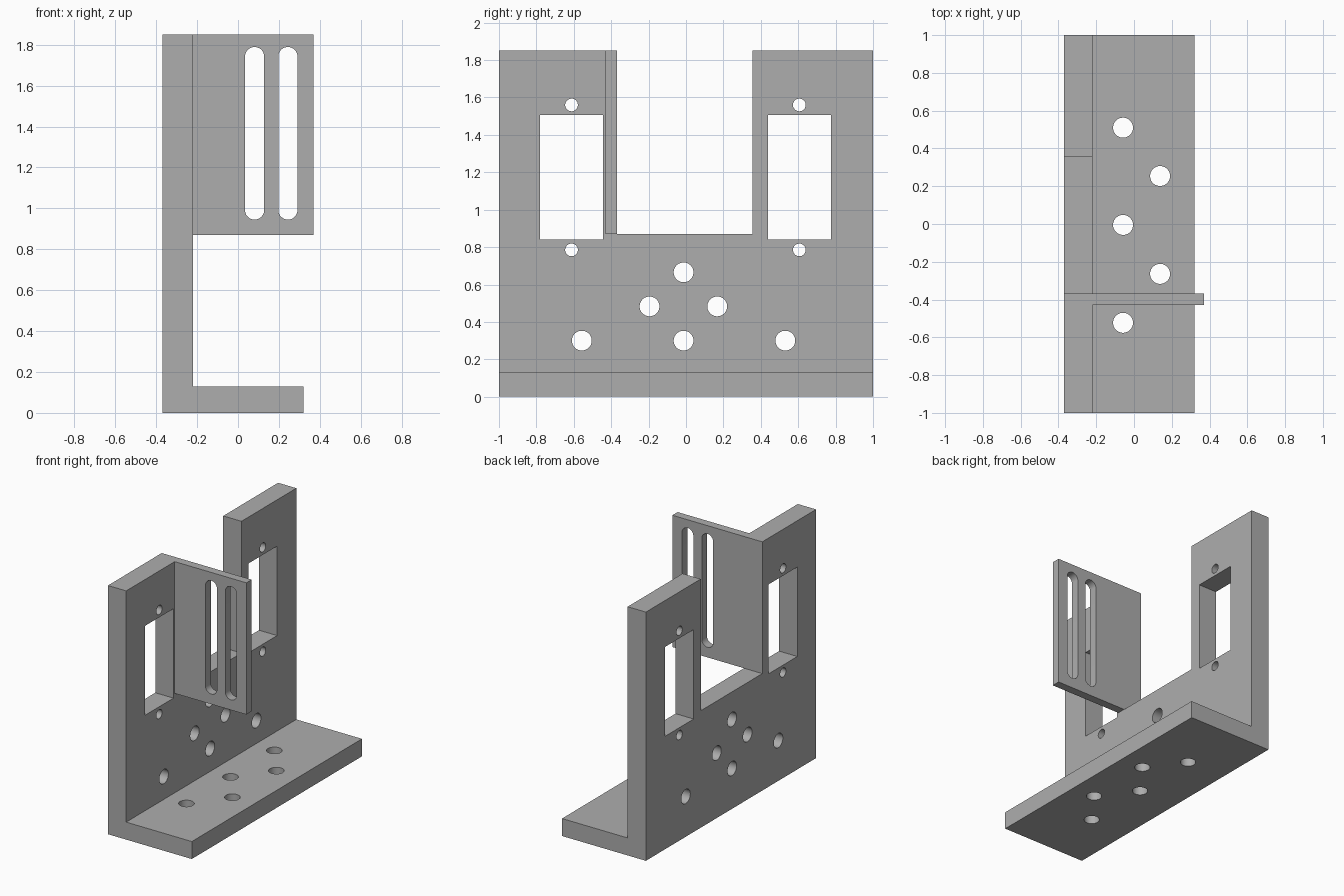
import bpy, bmesh
from math import radians
from mathutils import Matrix, Vector

cube = bpy.data.objects.get("Cube")
if cube:
    bpy.data.objects.remove(cube)

metal = bpy.data.materials.new("plain grey")
metal.use_nodes = True
metal.diffuse_color = (0.42, 0.42, 0.42, 1)
metal.node_tree.nodes["Principled BSDF"].inputs["Base Color"].default_value = metal.diffuse_color


def finish(name, bm):
    bmesh.ops.recalc_face_normals(bm, faces=bm.faces)
    mesh = bpy.data.meshes.new(name)
    bm.to_mesh(mesh)
    bm.free()
    mesh.materials.append(metal)
    obj = bpy.data.objects.new(name, mesh)
    bpy.context.collection.objects.link(obj)
    return obj


def box(name, low, high):
    low, high = Vector(low), Vector(high)
    bm = bmesh.new()
    bmesh.ops.create_cube(bm, size=1, matrix=Matrix.Translation((low + high) / 2)
                          @ Matrix.Diagonal((*(high - low), 1)))
    return finish(name, bm)


def rod(centre, radius, axis, stretch=0):
    """Round cutter along an axis; stretch pulls it into a vertical slot."""
    turn = Vector((0, 0, 1)).rotation_difference(Vector(axis)).to_matrix().to_4x4()
    bm = bmesh.new()
    bmesh.ops.create_cone(bm, cap_ends=True, segments=32, radius1=radius, radius2=radius,
                          depth=0.4, matrix=Matrix.Translation(centre) @ turn
                          @ Matrix.Rotation(radians(5.625), 4, "Z"))
    for v in bm.verts:
        if stretch:
            v.co.z += stretch if v.co.z > centre[2] else -stretch
    return finish("cutter", bm)


def cut(obj, cutters):
    for cutter in cutters:
        mod = obj.modifiers.new("cut", "BOOLEAN")
        mod.operation, mod.solver, mod.object = "DIFFERENCE", "EXACT", cutter
    bpy.context.view_layer.update()
    graph = bpy.context.evaluated_depsgraph_get()
    obj.data = bpy.data.meshes.new_from_object(obj.evaluated_get(graph))
    obj.modifiers.clear()
    for cutter in cutters:
        bpy.data.objects.remove(cutter)
    bpy.ops.object.select_all(action="DESELECT")
    obj.select_set(True)
    bpy.context.view_layer.objects.active = obj
    bpy.ops.object.shade_smooth_by_angle(angle=radians(30))


# L-shaped bracket: profile swept along y
BACK, FACE, TOE, FLOOR, TOP = -0.37, -0.22, 0.32, 0.13, 1.85
bm = bmesh.new()
profile = [(BACK, 0), (TOE, 0), (TOE, FLOOR), (FACE, FLOOR), (FACE, TOP), (BACK, TOP)]
side = bm.faces.new([bm.verts.new((x, -1, z)) for x, z in profile])
swept = bmesh.ops.extrude_face_region(bm, geom=[side])["geom"]
bmesh.ops.translate(bm, vec=(0, 2, 0), verts=[g for g in swept if isinstance(g, bmesh.types.BMVert)])
bracket = finish("angle_bracket", bm)

# Top notch, then windows with a screw hole above and below
cutters = [box("cutter", (-0.5, -0.368, 0.87), (0, 0.355, 2))]
for y in (-0.612, 0.606):
    cutters.append(box("cutter", (-0.5, y - 0.168, 0.84), (0, y + 0.168, 1.505)))
    cutters += [rod((-0.3, y, z), 0.034, (1, 0, 0)) for z in (0.785, 1.56)]

# Mounting holes in the wall and the foot
for y, z in ((-0.013, 0.665), (-0.195, 0.483), (0.167, 0.483),
             (-0.557, 0.3), (-0.013, 0.3), (0.531, 0.3)):
    cutters.append(rod((-0.3, y, z), 0.053, (1, 0, 0)))
for x, y in ((-0.058, 0.51), (-0.058, -0.005), (-0.058, -0.523), (0.138, 0.254), (0.138, -0.264)):
    cutters.append(rod((x, y, 0.06), 0.053, (0, 0, 1)))
cut(bracket, cutters)

# Slotted side plate
plate = box("slotted_plate", (FACE, -0.43, 0.87), (0.37, -0.368, TOP))
cut(plate, [rod((x, -0.4, 1.367), 0.047, (0, 1, 0), 0.375) for x in (0.081, 0.244)])
